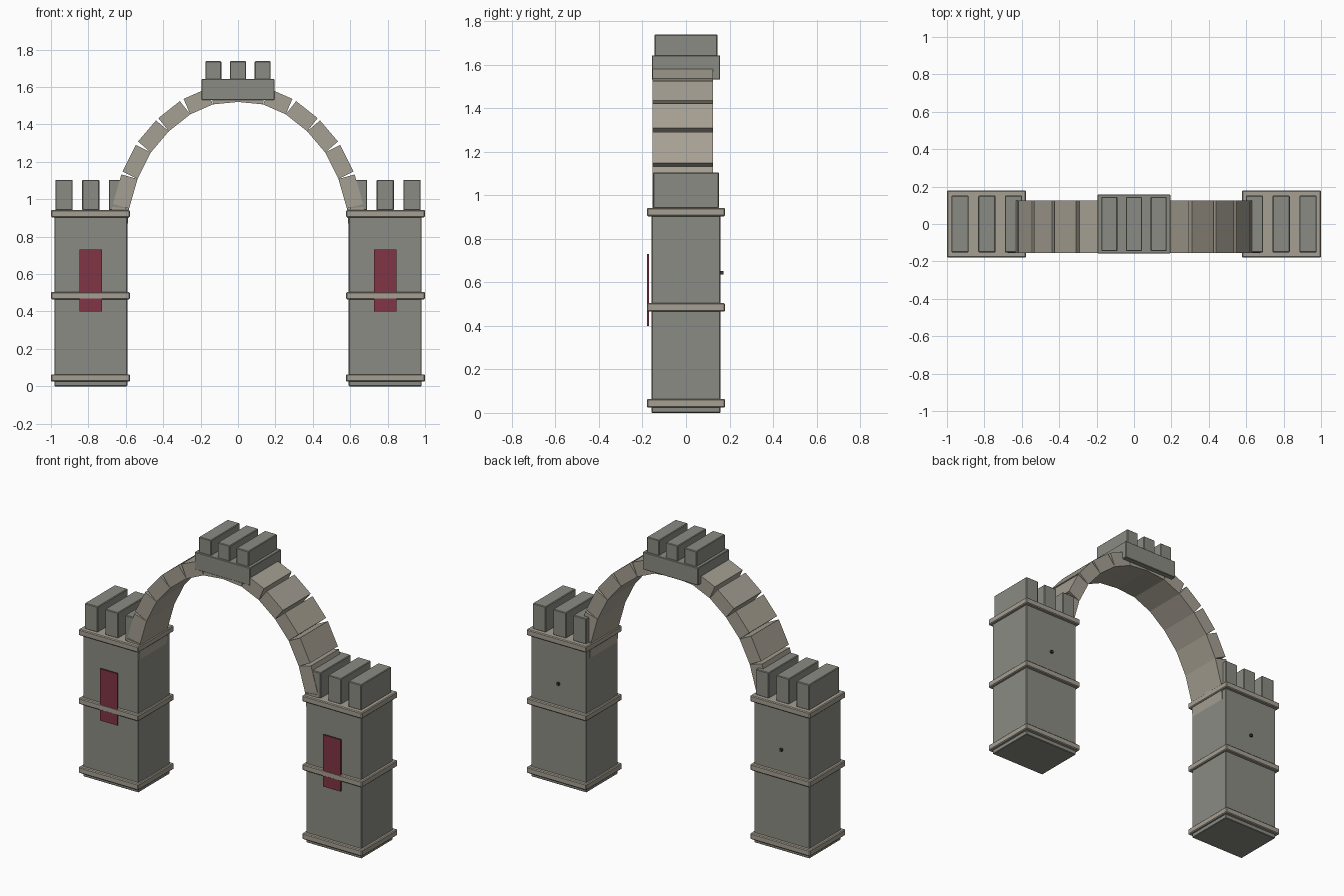
import bpy, bmesh
from mathutils import Vector

if "Cube" in bpy.data.objects:
    bpy.data.objects.remove(bpy.data.objects["Cube"])


def material(name, rgb):
    m = bpy.data.materials.new(name)
    m.diffuse_color = (*rgb, 1)
    m.use_nodes = True
    m.node_tree.nodes["Principled BSDF"].inputs["Base Color"].default_value = m.diffuse_color
    return m


GREY = material("grey_stone", (0.26, 0.26, 0.23))
TRIM = material("pale_stone", (0.38, 0.35, 0.29))
RED = material("red_cloth", (0.22, 0.035, 0.06))
DARK = material("dark_iron", (0.04, 0.04, 0.04))


def finish(name, bm, mat, bevel=0.0):
    bmesh.ops.recalc_face_normals(bm, faces=bm.faces)
    me = bpy.data.meshes.new(name)
    bm.to_mesh(me)
    bm.free()
    me.materials.append(mat)
    ob = bpy.data.objects.new(name, me)
    bpy.context.collection.objects.link(ob)
    if bevel:
        b = ob.modifiers.new("worn_edges", 'BEVEL')
        b.width, b.segments = bevel, 1
    return ob


def box(name, x, y, z, mat, bevel=0.0):
    """Box from (min, max) ranges on each axis."""
    bm = bmesh.new()
    bmesh.ops.create_cube(bm, size=1)
    for v in bm.verts:
        v.co = [(r[0] + r[1]) / 2 + c * (r[1] - r[0]) for r, c in zip((x, y, z), v.co)]
    return finish(name, bm, mat, bevel)


def span(c, half):
    return (c - half, c + half)


def arch_stone(name, a, b, side, depth=0.09):
    """Brick standing outward on the chord a-b of the arch's inner line."""
    a, b = Vector(a), Vector(b)
    d = (b - a).normalized()
    out = Vector((d.y, -d.x)) * depth
    bm = bmesh.new()
    face = bm.faces.new([bm.verts.new((p.x * side, -0.155, p.y))
                         for p in (a, b, b + out, a + out)])
    ext = bmesh.ops.extrude_face_region(bm, geom=[face])
    verts = [g for g in ext["geom"] if isinstance(g, bmesh.types.BMVert)]
    bmesh.ops.translate(bm, verts=verts, vec=(0, 0.28, 0))
    return finish(name, bm, TRIM)


inner_line = [(0.597, 0.79), (0.582, 0.95), (0.537, 1.108), (0.466, 1.25),
              (0.37, 1.363), (0.255, 1.454), (0.134, 1.507), (0, 1.52)]

for side, tag in ((-1, "left"), (1, "right")):
    cx = side * 0.787
    # Tower shaft and its three bands
    box(f"{tag}_tower", span(cx, 0.195), span(0, 0.158), (0, 0.92), GREY, 0.003)
    for i, z in enumerate(((0.025, 0.064), (0.465, 0.504), (0.903, 0.942))):
        box(f"{tag}_band_{i}", span(side * 0.789, 0.211), span(0, 0.18), z, TRIM, 0.005)
    # Battlements
    for i, dx in enumerate((-0.143, 0, 0.143)):
        box(f"{tag}_merlon_{i}", span(cx + dx, 0.046), span(0, 0.152), (0.94, 1.104), GREY, 0.004)
    # Banner on the front and small peg on the back
    box(f"{tag}_banner", span(cx, 0.061), (-0.179, -0.170), (0.40, 0.73), RED)
    box(f"{tag}_peg", span(cx, 0.008), (0.15, 0.172), (0.636, 0.652), DARK)
    # Arch stones
    for i, (a, b) in enumerate(zip(inner_line, inner_line[1:])):
        arch_stone(f"{tag}_arch_stone_{i}", a, b, side)

# Crown block with its own battlements
box("crown", span(0, 0.195), span(0, 0.157), (1.53, 1.642), GREY, 0.003)
for i, x in enumerate((-0.132, 0, 0.132)):
    box(f"crown_merlon_{i}", span(x, 0.043), span(0, 0.145), (1.635, 1.738), GREY, 0.004)
